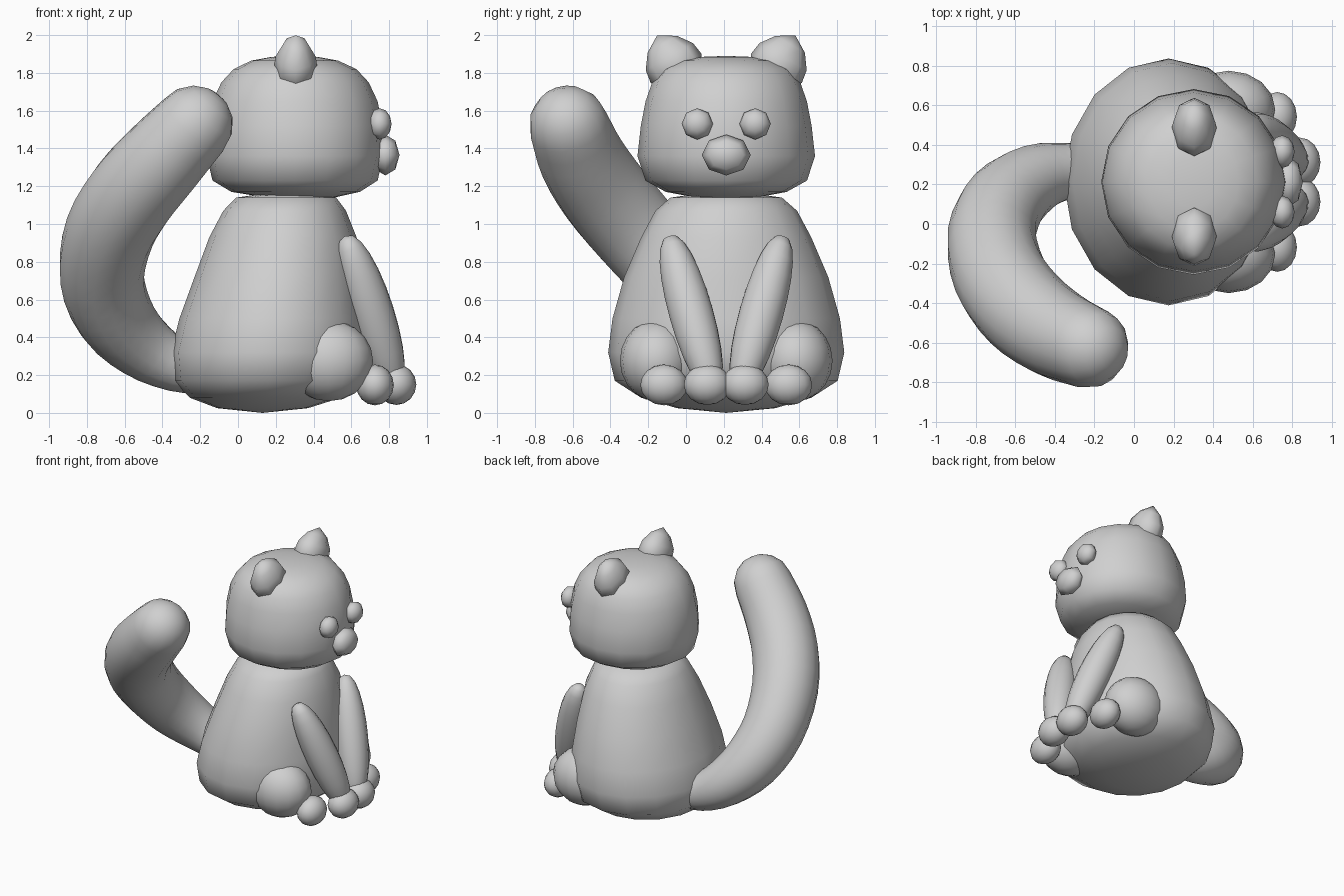
import bpy, bmesh, math
from mathutils import Vector, Quaternion

cube = bpy.data.objects.get("Cube")
if cube:
    bpy.data.objects.remove(cube, do_unlink=True)

MID = 0.213  # y of the animal's plane of symmetry (it looks along +x)

grey = bpy.data.materials.new("light grey")
grey.use_nodes = True
grey.diffuse_color = (0.63, 0.63, 0.63, 1)
grey.node_tree.nodes["Principled BSDF"].inputs["Base Color"].default_value = grey.diffuse_color


def finish(name, bm):
    bmesh.ops.remove_doubles(bm, verts=bm.verts, dist=0.0005)
    bmesh.ops.recalc_face_normals(bm, faces=bm.faces)
    mesh = bpy.data.meshes.new(name)
    bm.to_mesh(mesh)
    bm.free()
    for p in mesh.polygons:
        p.use_smooth = True
    mesh.materials.append(grey)
    ob = bpy.data.objects.new(name, mesh)
    bpy.context.collection.objects.link(ob)
    return ob


def loft(name, rings, sides=16):
    """Skin rings given as (centre, radius a, radius b, rotation)."""
    bm = bmesh.new()
    loops = []
    for centre, ra, rb, rot in rings:
        loop = []
        for i in range(sides):
            a = math.tau * i / sides
            loop.append(bm.verts.new(Vector(centre) + rot @ Vector((ra * math.cos(a), rb * math.sin(a), 0))))
        loops.append(loop)
    for low, high in zip(loops, loops[1:]):
        for i in range(sides):
            j = (i + 1) % sides
            bm.faces.new((low[i], low[j], high[j], high[i]))
    return finish(name, bm)


def stack(name, levels):
    """Upright rounded form from (z, centre x, radius x, radius y)."""
    return loft(name, [((cx, MID, z), rx, ry, Quaternion()) for z, cx, rx, ry in levels])


def smooth_path(path, steps=3):
    """Catmull-Rom interpolation of (x, y, z, radius) points."""
    pts = [Vector(p) for p in path]
    pts = [2 * pts[0] - pts[1]] + pts + [2 * pts[-1] - pts[-2]]
    out = []
    for a, b, c, d in zip(pts, pts[1:], pts[2:], pts[3:]):
        for s in range(steps):
            t = s / steps
            out.append(b + (c - a) * (t / 2) + (2 * a - 5 * b + 4 * c - d) * (t * t / 2)
                       + (3 * b - a - 3 * c + d) * (t ** 3 / 2))
    return [tuple(p) for p in out] + [tuple(path[-1])]


def tube(name, path, sides=16):
    """Tube along (x, y, z, radius) points."""
    pts = [Vector(p[:3]) for p in path]
    rot, axis, rings = Quaternion(), Vector((0, 0, 1)), []
    for i, p in enumerate(pts):
        t = (pts[min(i + 1, len(pts) - 1)] - pts[max(i - 1, 0)]).normalized()
        rot = axis.rotation_difference(t) @ rot
        axis = t
        rings.append((p, path[i][3], path[i][3], rot))
    return loft(name, rings, sides)


def ball(name, centre, size, segments=16, rings=8, face_front=False):
    bm = bmesh.new()
    bmesh.ops.create_uvsphere(bm, u_segments=segments, v_segments=rings, radius=1)
    for v in bm.verts:
        x, y, z = v.co
        if face_front:
            x, z = z, -x
        v.co = (centre[0] + x * size[0], centre[1] + y * size[1], centre[2] + z * size[2])
    return finish(name, bm)


# Body: pear shape leaning slightly forward
stack("body", [
    (0.0, 0.13, 0, 0), (0.025, 0.13, 0.24, 0.26), (0.08, 0.145, 0.4, 0.45),
    (0.17, 0.165, 0.505, 0.59), (0.32, 0.175, 0.53, 0.625), (0.5, 0.19, 0.5, 0.602),
    (0.72, 0.215, 0.445, 0.54), (0.93, 0.238, 0.39, 0.45), (1.07, 0.247, 0.325, 0.375),
    (1.14, 0.255, 0.265, 0.295), (1.18, 0.27, 0, 0)])

# Head: rounded block
stack("head", [
    (1.135, 0.33, 0, 0), (1.14, 0.33, 0.18, 0.16), (1.17, 0.305, 0.34, 0.32),
    (1.23, 0.302, 0.437, 0.428), (1.36, 0.302, 0.468, 0.47), (1.52, 0.302, 0.463, 0.452),
    (1.65, 0.302, 0.437, 0.427), (1.75, 0.302, 0.39, 0.392), (1.82, 0.302, 0.325, 0.34),
    (1.865, 0.3, 0.23, 0.25), (1.885, 0.3, 0.12, 0.13), (1.89, 0.3, 0, 0)])

# Tail: sweeps out, round and up, with a rounded tip
tip, way, blunt = Vector((-0.235, -0.622, 1.523)), Vector((0.62, -0.2, 0.76)), 0.21
tail = smooth_path([
    (-0.14, 0.27, 0.22, 0.12), (-0.32, 0.27, 0.25, 0.14),
    (-0.5, 0.23, 0.35, 0.175), (-0.65, 0.115, 0.51, 0.208), (-0.72, -0.055, 0.72, 0.225),
    (-0.68, -0.26, 0.955, 0.238), (-0.56, -0.43, 1.16, 0.24), (-0.4, -0.55, 1.345, 0.23),
    (*tip, blunt)])
for angle in (25, 50, 70, 90):
    a = math.radians(angle)
    tail.append((*(tip + way * blunt * math.sin(a)), blunt * math.cos(a)))
tube("tail", tail)

# Muzzle
ball("nose", (0.78, MID, 1.365), (0.075, 0.13, 0.108), 8, 4, True)

# Paired parts
for side, label in ((-1, "right"), (1, "left")):
    def at(x, out, z):
        return (x, MID + side * out, z)

    ball(label + "_eye", at(0.75, 0.153, 1.53), (0.063, 0.083, 0.083), 8, 6, True)

    # Ear: blunt cone tilted outward
    lean = Vector((0, side * 0.5, 0.87))
    turn = Vector((0, 0, 1)).rotation_difference(lean)
    base = Vector(at(0.305, 0.266, 1.825))
    loft(label + "_ear", [(base + lean * t, 0.115 * r, 0.155 * r, turn) for t, r in
                          ((-0.14, 0), (-0.1, 0.7), (0, 1), (0.07, 0.93), (0.145, 0.58), (0.2, 0))], 8)

    # Front leg: slim spindle from chest to paw
    leg = []
    for step in range(13):
        a = math.pi * step / 12
        t = (1 - math.cos(a)) / 2
        leg.append((*at(0.565 + 0.26 * t + 0.015 * math.sin(a), 0.3 - 0.23 * t, 0.935 - 0.82 * t),
                    0.118 * math.sin(a) ** 0.8 if 0 < step < 12 else 0))
    tube(label + "_front_leg", leg)

    ball(label + "_haunch", at(0.48, 0.368, 0.277), (0.235, 0.195, 0.215), 16, 10)
    ball(label + "_front_paw", at(0.838, 0.1, 0.15), (0.106, 0.125, 0.108))
    ball(label + "_back_paw", at(0.725, 0.33, 0.148), (0.1, 0.125, 0.108))
